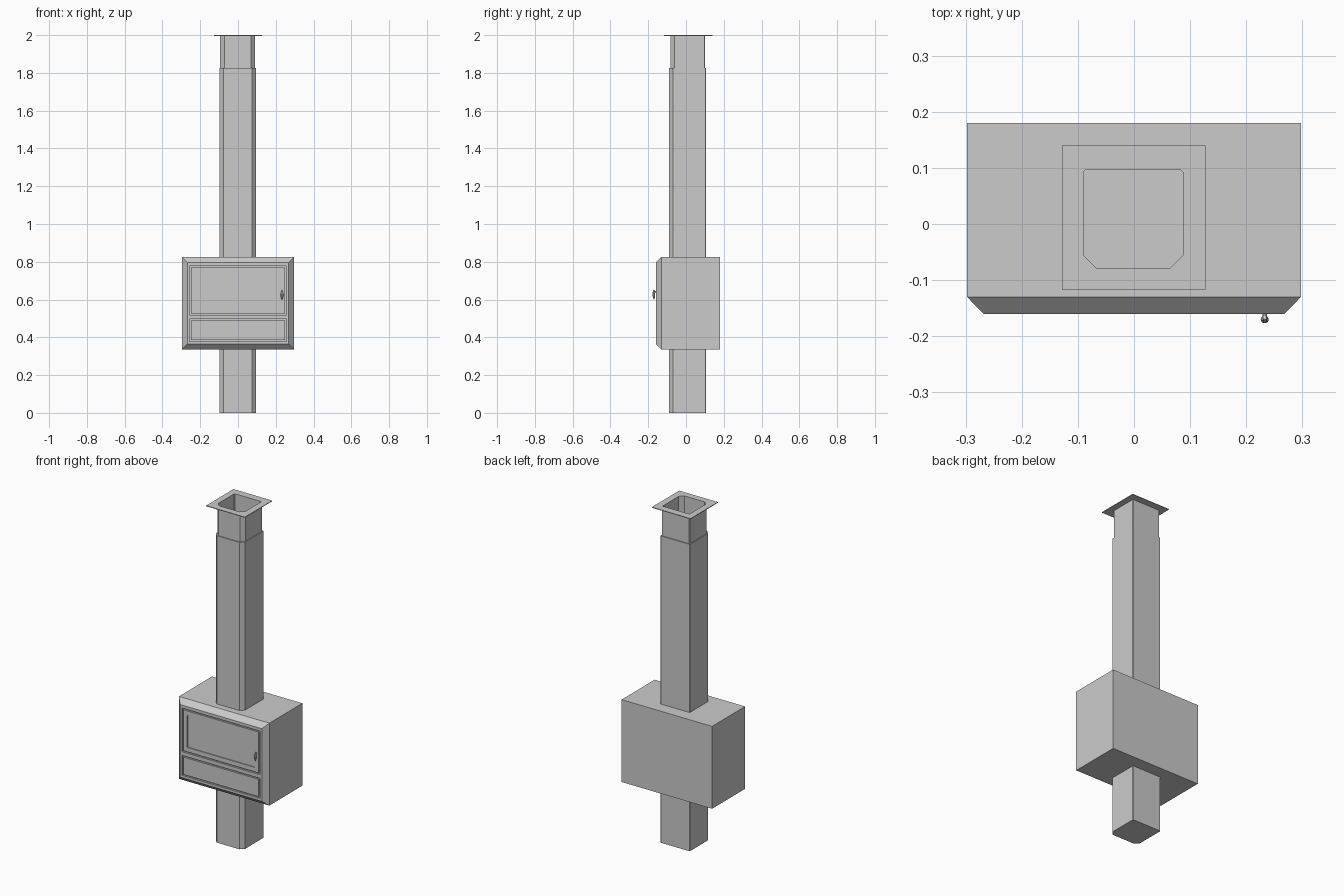
import bpy
import bmesh
from mathutils import Vector

cube = bpy.data.objects.get("Cube")
if cube:
    bpy.data.objects.remove(cube, do_unlink=True)

steel = bpy.data.materials.new("grey_steel")
steel.use_nodes = True
grey = (0.6, 0.6, 0.6, 1)
steel.diffuse_color = grey
steel.node_tree.nodes["Principled BSDF"].inputs["Base Color"].default_value = grey


def finish(name, bm):
    bmesh.ops.remove_doubles(bm, verts=bm.verts, dist=1e-5)
    bmesh.ops.recalc_face_normals(bm, faces=bm.faces)
    mesh = bpy.data.meshes.new(name)
    bm.to_mesh(mesh)
    bm.free()
    mesh.materials.append(steel)
    obj = bpy.data.objects.new(name, mesh)
    bpy.context.collection.objects.link(obj)
    return obj


def outline(x0, x1, y0, y1, front=0.022, back=0.003, inset=0.0):
    """Rectangle with clipped front corners and slightly eased back corners."""
    x0, x1, y0, y1 = x0 + inset, x1 - inset, y0 + inset, y1 - inset
    return [(x0 + front, y0), (x1 - front, y0), (x1, y0 + front), (x1, y1 - back),
            (x1 - back, y1), (x0 + back, y1), (x0, y1 - back), (x0, y0 + front)]


def loft(name, loops, capped):
    """Skin a list of (outline, height); cap both ends or close into a ring."""
    bm = bmesh.new()
    rings = [[bm.verts.new((x, y, z)) for x, y in pts] for pts, z in loops]
    pairs = list(zip(rings, rings[1:]))
    if capped:
        bm.faces.new(rings[0])
        bm.faces.new(rings[-1])
    else:
        pairs.append((rings[-1], rings[0]))
    for a, b in pairs:
        n = len(a)
        for i in range(n):
            j = (i + 1) % n
            bm.faces.new((a[i], a[j], b[j], b[i]))
    return finish(name, bm)


# Outer flue casing, open at the top
casing = (-0.098, 0.095, -0.091, 0.105)
casing_out, casing_in = outline(*casing), outline(*casing, inset=0.006)
loft("flue_casing", [(casing_out, 0), (casing_out, 1.825),
                     (casing_in, 1.825), (casing_in, 0.01)], True)

# Inner flue sleeve rising out of the casing
sleeve = (-0.094, 0.091, -0.082, 0.1)
sleeve_out, sleeve_in = outline(*sleeve), outline(*sleeve, inset=0.004)
loft("flue_sleeve", [(sleeve_out, 1.0), (sleeve_out, 1.998),
                     (sleeve_in, 1.998), (sleeve_in, 1.0)], False)

# Thin square flange around the mouth
flange_out = outline(-0.128, 0.127, -0.117, 0.14, front=0, back=0)
loft("top_flange", [(flange_out, 1.996), (flange_out, 2.0),
                    (sleeve_in, 2.0), (sleeve_in, 1.996)], False)


# Firebox: a box whose front edges are chamfered, with grooved doors
def inset(bm, face, thickness, depth):
    bmesh.ops.inset_individual(bm, faces=[face], thickness=thickness,
                               depth=depth, use_even_offset=True)


bm = bmesh.new()
bmesh.ops.create_cube(bm, size=1)
bmesh.ops.scale(bm, vec=(0.595, 0.31, 0.49), verts=bm.verts)
bmesh.ops.translate(bm, vec=(0, 0.025, 0.58), verts=bm.verts)
front = min(bm.faces, key=lambda f: f.calc_center_median().y)
inset(bm, front, 0.029, 0.03)


def front_faces():
    return [f for f in bm.faces if f.calc_center_median().y < -0.159]


# Cut the front into door and drawer areas
cuts = [(Vector((x, 0, 0)), Vector((1, 0, 0))) for x in (-0.256, 0.256)]
cuts += [(Vector((0, 0, z)), Vector((0, 0, 1))) for z in (0.378, 0.497, 0.519, 0.778)]
for point, normal in cuts:
    faces = front_faces()
    edges = {e for f in faces for e in f.edges}
    verts = {v for f in faces for v in f.verts}
    bmesh.ops.bisect_plane(bm, geom=faces + list(edges) + list(verts),
                           plane_co=point, plane_no=normal, dist=1e-5)

# Groove round each opening, then a sunken window in the upper door
panels = [f for f in front_faces() if abs(f.calc_center_median().x) < 0.1
          and f.calc_area() > 0.04]
for panel in panels:
    inset(bm, panel, 0, -0.01)
    inset(bm, panel, 0.008, 0)
    inset(bm, panel, 0, 0.01)
    if panel.calc_center_median().z > 0.5:
        inset(bm, panel, 0.026, 0)
        inset(bm, panel, 0, -0.006)
finish("firebox", bm)

# Door handle: a bent rod swelling to a rounded grip
curve = bpy.data.curves.new("door_handle", "CURVE")
curve.dimensions = "3D"
curve.bevel_depth = 0.008
curve.bevel_resolution = 3
curve.use_fill_caps = True
path = [(-0.155, 0.64, 0.5), (-0.164, 0.642, 0.5), (-0.17, 0.65, 0.4),
        (-0.172, 0.642, 0.5), (-0.17, 0.63, 0.9), (-0.17, 0.62, 0.9),
        (-0.17, 0.608, 0.6), (-0.17, 0.6, 0.25)]
spline = curve.splines.new("POLY")
spline.points.add(len(path) - 1)
for p, (y, z, r) in zip(spline.points, path):
    p.co = (0.233, y, z, 1)
    p.radius = r
curve.materials.append(steel)
handle = bpy.data.objects.new("door_handle", curve)
bpy.context.collection.objects.link(handle)
bpy.ops.object.select_all(action="DESELECT")
handle.select_set(True)
bpy.context.view_layer.objects.active = handle
bpy.ops.object.convert(target="MESH")
bpy.ops.object.shade_smooth_by_angle()
